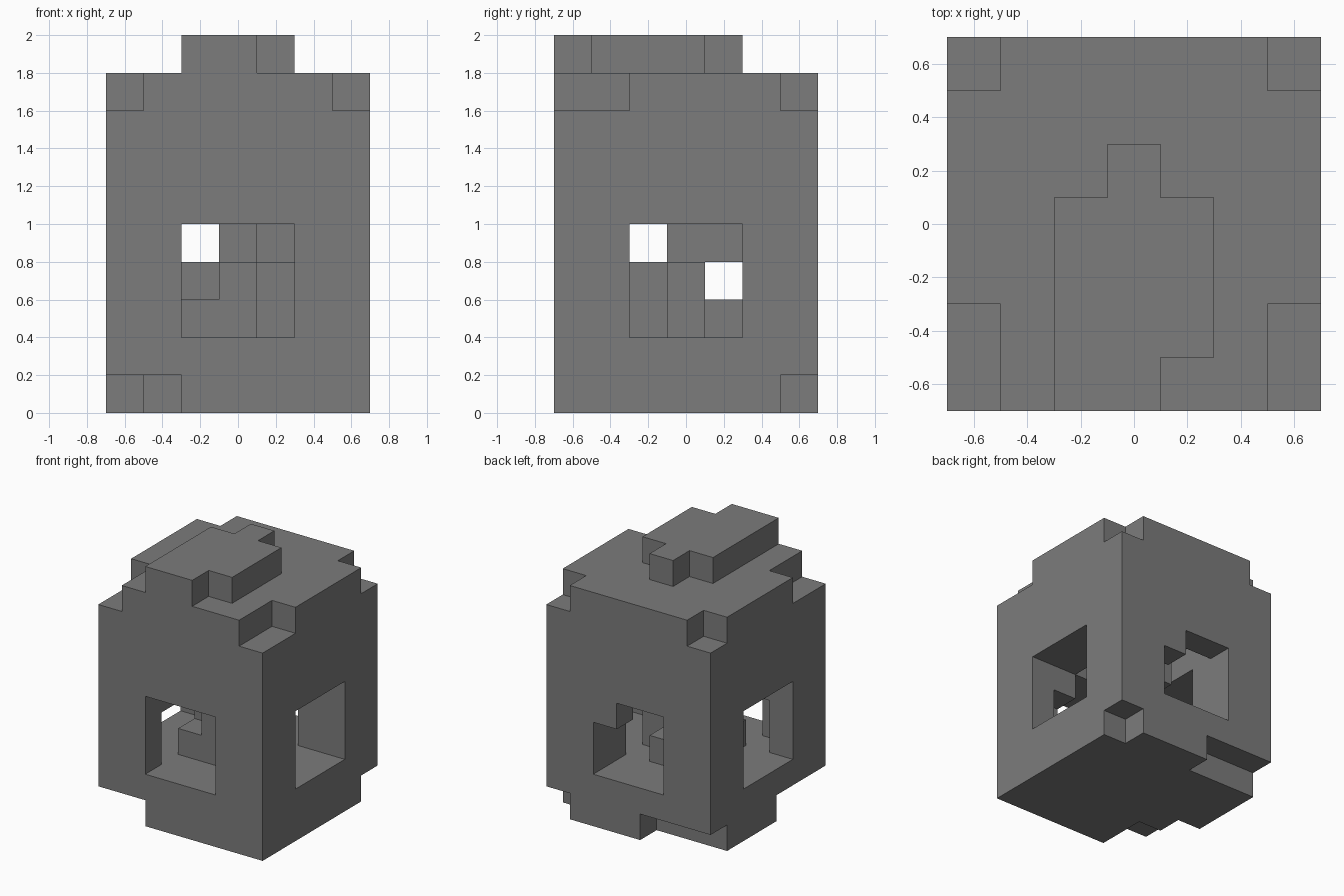
import bpy
import bmesh
from itertools import product
from mathutils import Vector

default_cube = bpy.data.objects.get("Cube")
if default_cube:
    bpy.data.objects.remove(default_cube, do_unlink=True)

UNIT = 0.2
ORIGIN = Vector((-0.7, -0.7, 0.0))

stone = bpy.data.materials.new("dark grey stone")
stone.use_nodes = True
grey = (0.2, 0.2, 0.2, 1.0)
stone.diffuse_color = grey
stone.node_tree.nodes["Principled BSDF"].inputs["Base Color"].default_value = grey


def block(x, y, z):
    """Set of grid cells; each argument is one index or an inclusive (first, last) pair."""
    spans = [(a, a) if isinstance(a, int) else a for a in (x, y, z)]
    return set(product(*(range(lo, hi + 1) for lo, hi in spans)))


ALL, MID, HIGH = (0, 6), (2, 4), 8

# Walls: a tall solid block
walls = block(ALL, ALL, (0, HIGH))

# Chipped upper corners
for x in (0, 6):
    walls -= block(x, (0, 1), HIGH) | block(x, 6, HIGH)

# Chipped base
walls -= block(0, (0, 2), 0) | block(1, (0, 1), 0)
walls -= block((0, 2), 6, 0) | block(6, 6, 0)

# Windows crossing the whole block, and the chamber where they meet
walls -= block(ALL, MID, MID) | block(MID, ALL, MID)
walls -= block(MID, (2, 5), 5)

# Hollows behind the front wall
for x in (1, 5):
    walls -= block(x, 1, (2, 3))

# Filled corner of the back window
walls |= block(4, 6, 4)

# Stepped cap on the roof
roof_cap = block(MID, (0, 3), 9) - block(4, 0, 9)
roof_cap |= block(3, 4, 9)

# Broken pillar inside the chamber
pillar = block(3, 3, MID) | block(2, 3, (2, 3)) | block(4, 3, (2, 3))
pillar |= block(3, 2, (2, 3)) | block(2, 2, 2)
pillar |= block(3, 4, 2) | block(3, 4, 4)

solid = walls | roof_cap | pillar


def build(name, cells):
    """Skin the cells with flat quads wherever they meet empty space."""
    bm = bmesh.new()
    corners = {}

    def vert(p):
        if p not in corners:
            corners[p] = bm.verts.new(ORIGIN + UNIT * Vector(p))
        return corners[p]

    for cell in sorted(cells):
        for axis, side in product(range(3), (0, 1)):
            neighbour = list(cell)
            neighbour[axis] += 2 * side - 1
            if tuple(neighbour) in solid:
                continue
            u, v = (axis + 1) % 3, (axis + 2) % 3
            loop = []
            for du, dv in ((0, 0), (1, 0), (1, 1), (0, 1)):
                p = list(cell)
                p[axis] += side
                p[u] += du
                p[v] += dv
                loop.append(vert(tuple(p)))
            bm.faces.new(loop if side else loop[::-1])

    mesh = bpy.data.meshes.new(name)
    bm.to_mesh(mesh)
    bm.free()
    mesh.materials.append(stone)
    obj = bpy.data.objects.new(name, mesh)
    bpy.context.collection.objects.link(obj)
    return obj


build("walls", walls)
build("roof_cap", roof_cap)
build("inner_pillar", pillar)
